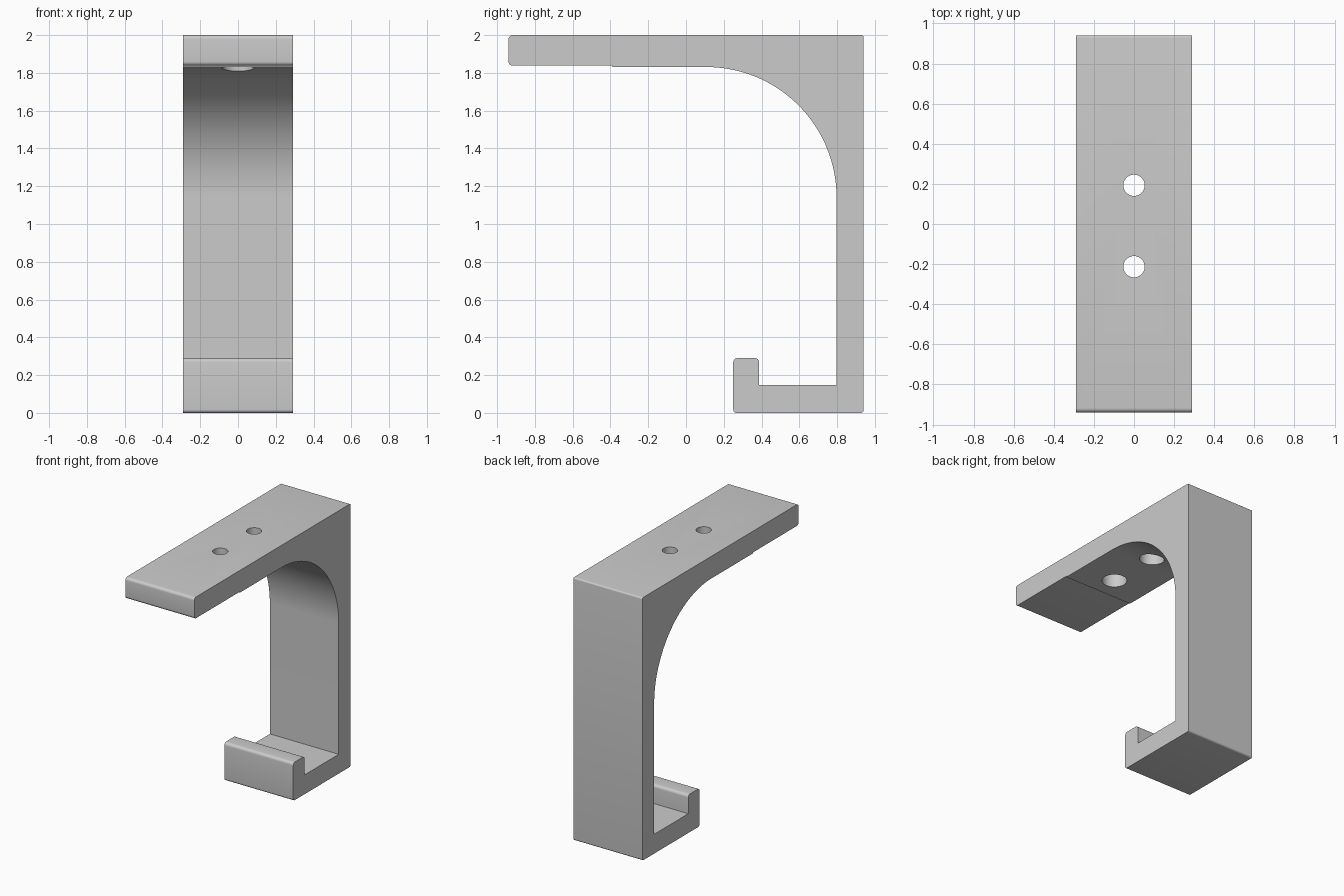
import bpy, bmesh, math
from mathutils import Vector

default = bpy.data.objects.get("Cube")
if default:
    bpy.data.objects.remove(default, do_unlink=True)

HALF_WIDTH = 0.29

grey = bpy.data.materials.new("light_grey")
grey.use_nodes = True
colour = (0.6, 0.6, 0.6, 1)
grey.diffuse_color = colour
grey.node_tree.nodes["Principled BSDF"].inputs["Base Color"].default_value = colour


def rounded(corners):
    """Turn (y, z, radius) corners into an outline with filleted corners."""
    points = []
    for i, (y, z, r) in enumerate(corners):
        p = Vector((y, z))
        if r == 0:
            points.append(p)
            continue
        d1 = (Vector(corners[i - 1][:2]) - p).normalized()
        d2 = (Vector(corners[(i + 1) % len(corners)][:2]) - p).normalized()
        centre = p + r * (d1 + d2)
        steps = 40 if r > 0.1 else 6
        for k in range(steps + 1):
            t = math.pi / 2 * k / steps
            points.append(centre - r * (d2 * math.cos(t) + d1 * math.sin(t)))
    return points


# Bracket body: side outline extruded across the width
outline = rounded([
    (-0.94, 2.0, 0.022), (-0.94, 1.838, 0.022),    # arm tip
    (-0.39, 1.838, 0), (-0.39, 1.831, 0),          # shallow step under the arm
    (0.797, 1.831, 0.69),                          # large inner curve
    (0.797, 0.147, 0), (0.387, 0.147, 0),          # hook floor
    (0.387, 0.29, 0.022), (0.25, 0.29, 0.022),     # hook lip
    (0.25, 0.0, 0.018), (0.94, 0.0, 0.015), (0.94, 2.0, 0.012),
])
bm = bmesh.new()
side = bm.faces.new([bm.verts.new((-HALF_WIDTH, p.x, p.y)) for p in outline])
grown = bmesh.ops.extrude_face_region(bm, geom=[side])
moved = [v for v in grown["geom"] if isinstance(v, bmesh.types.BMVert)]
bmesh.ops.translate(bm, verts=moved, vec=(2 * HALF_WIDTH, 0, 0))
bmesh.ops.recalc_face_normals(bm, faces=bm.faces)
mesh = bpy.data.meshes.new("hook_bracket")
bm.to_mesh(mesh)
bm.free()
mesh.materials.append(grey)
bracket = bpy.data.objects.new("hook_bracket", mesh)
bpy.context.collection.objects.link(bracket)


def drill(y, radius, bottom, top):
    """Cut a vertical round hole through the arm."""
    bpy.ops.mesh.primitive_cylinder_add(
        vertices=48, radius=radius, depth=top - bottom, location=(0, y, (top + bottom) / 2))
    cutter = bpy.context.object
    cutter.name = "hole_cutter"
    cutter.hide_render = True
    cutter.data.materials.append(grey)
    cut = bracket.modifiers.new("hole", "BOOLEAN")
    cut.operation = "DIFFERENCE"
    cut.solver = "EXACT"
    cut.object = cutter
    bpy.ops.object.select_all(action="DESELECT")
    bracket.select_set(True)
    bpy.context.view_layer.objects.active = bracket
    bpy.ops.object.modifier_apply(modifier=cut.name)
    bpy.data.objects.remove(cutter, do_unlink=True)


# Screw holes, each with a wider recess for the head underneath
for y in (-0.213, 0.193):
    drill(y, 0.053, 1.7, 2.1)
    drill(y, 0.087, 1.7, 1.93)

bpy.ops.object.shade_smooth_by_angle(angle=math.radians(30))
